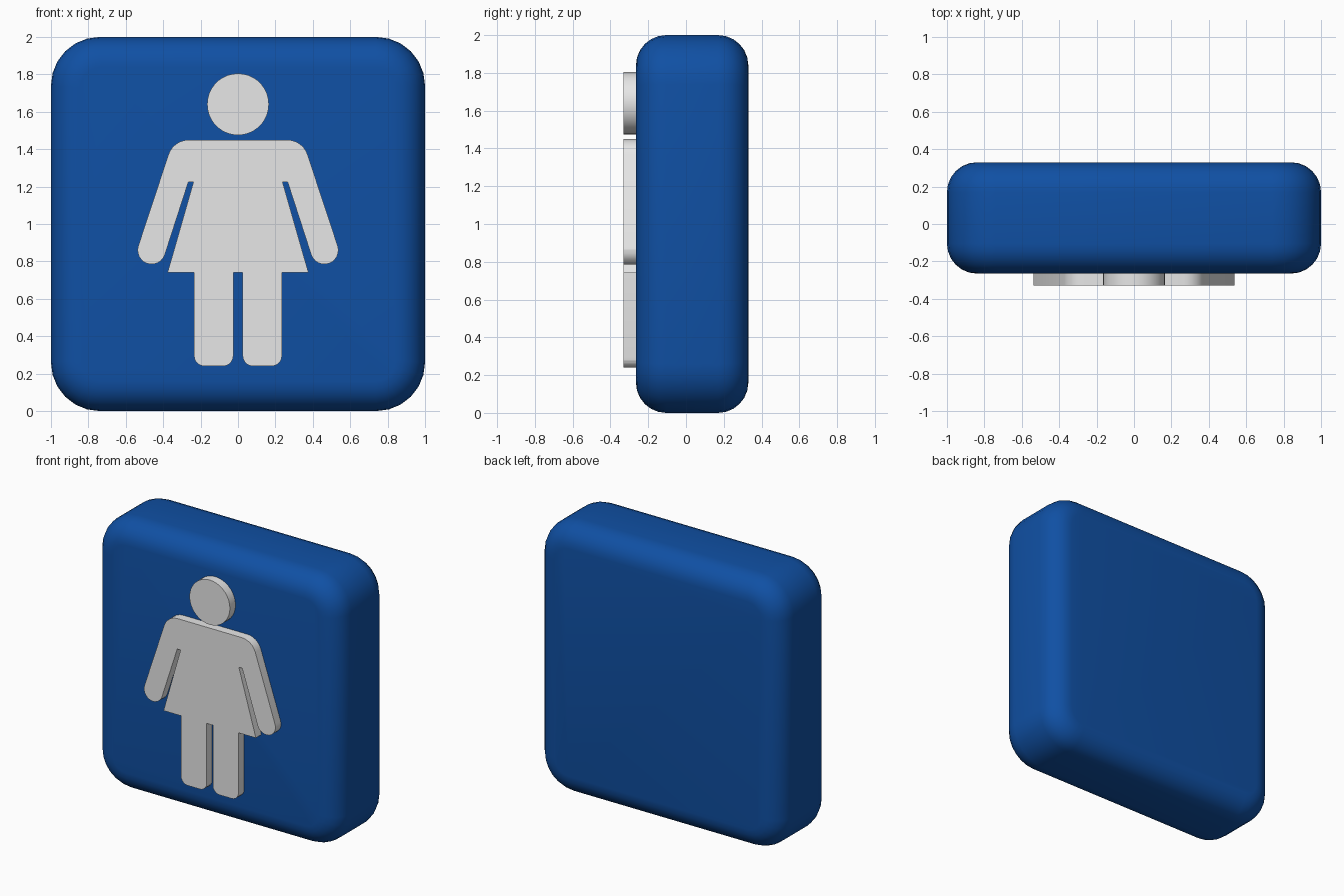
import bpy, bmesh
from math import sin, cos, radians

cube = bpy.data.objects.get("Cube")
if cube:
    bpy.data.objects.remove(cube, do_unlink=True)


def material(name, color):
    mat = bpy.data.materials.new(name)
    mat.use_nodes = True
    mat.diffuse_color = color
    mat.node_tree.nodes["Principled BSDF"].inputs["Base Color"].default_value = color
    return mat


def arc(x, z, r, start, end, steps):
    """Points along a circular arc in the front plane, angles in degrees."""
    angles = [radians(start + (end - start) * i / steps) for i in range(steps + 1)]
    return [(x + r * cos(a), z + r * sin(a)) for a in angles]


def plate(name, outline, front, back, mat, rim=0, segments=6):
    """Extrude a front outline from front to back, with optionally rounded rims."""
    bm = bmesh.new()
    face = bm.faces.new([bm.verts.new((x, front, z)) for x, z in outline])
    new = bmesh.ops.extrude_face_region(bm, geom=[face], use_keep_orig=True)["geom"]
    verts = [g for g in new if isinstance(g, bmesh.types.BMVert)]
    bmesh.ops.translate(bm, verts=verts, vec=(0, back - front, 0))
    bmesh.ops.recalc_face_normals(bm, faces=bm.faces)
    if rim:
        edges = [e for e in bm.edges if abs(e.verts[0].co.y - e.verts[1].co.y) < 1e-5]
        bmesh.ops.bevel(bm, geom=edges, offset=rim, segments=segments,
                        profile=0.5, affect='EDGES')
    mesh = bpy.data.meshes.new(name)
    bm.to_mesh(mesh)
    bm.free()
    mesh.materials.append(mat)
    obj = bpy.data.objects.new(name, mesh)
    bpy.context.collection.objects.link(obj)
    bpy.ops.object.select_all(action='DESELECT')
    obj.select_set(True)
    bpy.context.view_layer.objects.active = obj
    bpy.ops.object.shade_smooth_by_angle(angle=radians(35 if rim else 15))
    return obj


blue = material("sign blue", (0.005, 0.08, 0.37, 1))
grey = material("light grey", (0.8, 0.8, 0.8, 1))

# Rounded sign panel
RADIUS = 0.26
inner = 1 - RADIUS
panel = []
for i, (sx, sz) in enumerate([(1, 1), (-1, 1), (-1, -1), (1, -1)]):
    panel += arc(sx * inner, 1 + sz * inner, RADIUS, 90 * i, 90 * i + 90, 6)
plate("sign_panel", panel, -0.265, 0.33, blue, rim=0.16)

# Raised figure: head disc
FRONT, BACK = -0.33, -0.25
plate("figure_head", arc(0, 1.64, 0.165, 0, 350, 35), FRONT, BACK, grey)

# Raised figure: left half from shoulder to leg, then mirrored
half = arc(0.263, 1.335, 0.115, 90, 18, 6)           # shoulder
half += arc(0.462, 0.86, 0.075, 18, -162, 12)        # hand
half += [(0.265, 1.225), (0.238, 1.225)]             # gap under the arm
half += [(0.377, 0.74), (0.235, 0.74)]               # skirt hem
half += arc(0.18, 0.295, 0.055, 0, -90, 5)           # foot, outer corner
half += arc(0.08, 0.295, 0.055, -90, -180, 5)        # foot, inner corner
half += [(0.025, 0.74)]
body = half + [(-x, z) for x, z in reversed(half)]
plate("figure_body", body, FRONT, BACK, grey)
